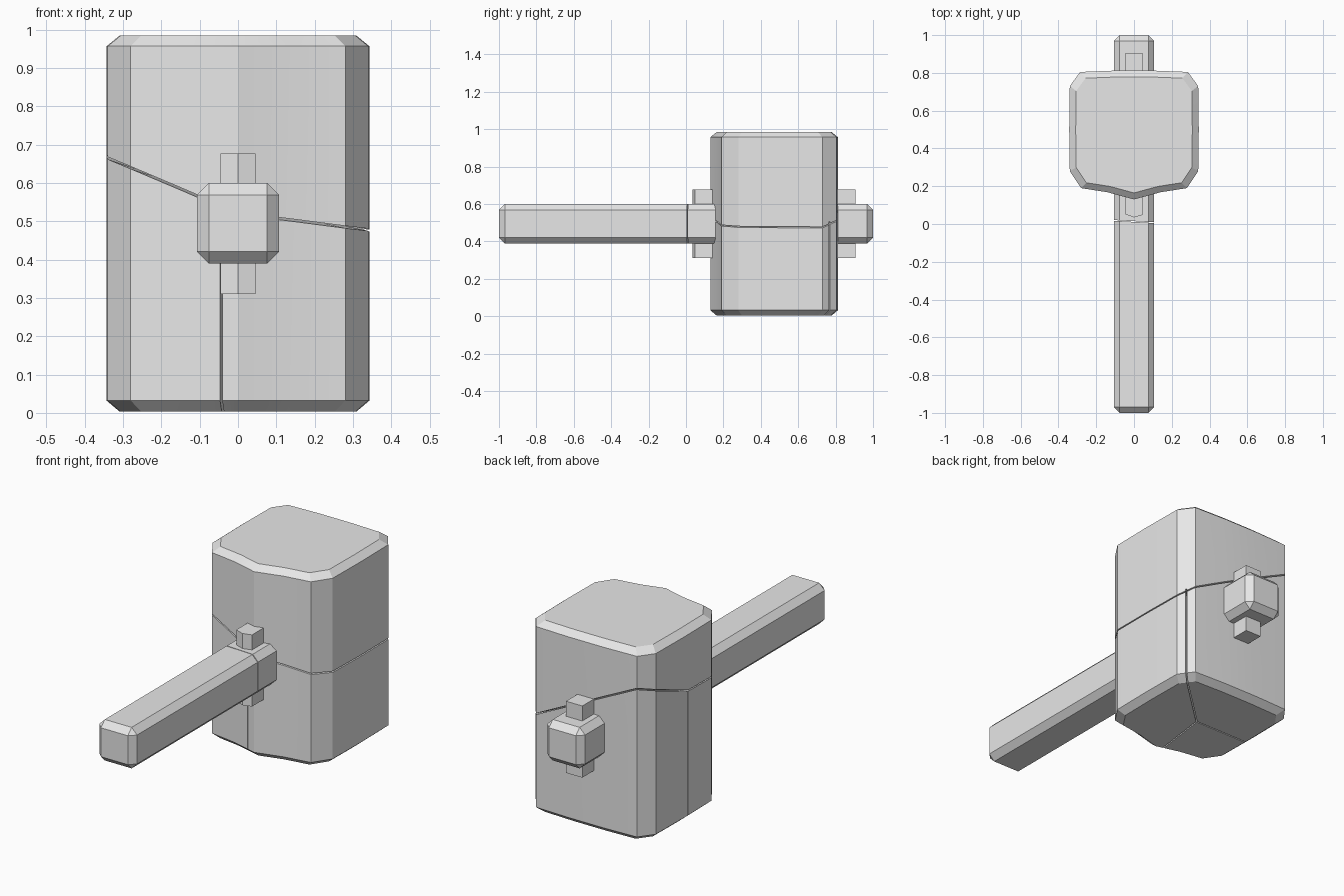
import bpy, bmesh
from math import radians
from mathutils import Vector

old = bpy.data.objects.get("Cube")
if old:
    bpy.data.objects.remove(old, do_unlink=True)

grey = bpy.data.materials.new("plain grey")
grey.use_nodes = True
grey.diffuse_color = (0.8, 0.8, 0.8, 1)
grey.node_tree.nodes["Principled BSDF"].inputs["Base Color"].default_value = (0.8, 0.8, 0.8, 1)


def make(name, verts, faces):
    bm = bmesh.new()
    vs = [bm.verts.new(v) for v in verts]
    for f in faces:
        bm.faces.new([vs[i] for i in f])
    bmesh.ops.recalc_face_normals(bm, faces=bm.faces)
    mesh = bpy.data.meshes.new(name)
    bm.to_mesh(mesh)
    bm.free()
    mesh.materials.append(grey)
    ob = bpy.data.objects.new(name, mesh)
    bpy.context.collection.objects.link(ob)
    return ob


def loft(name, rings):
    """Join equal closed rings and cap both ends."""
    n = len(rings[0])
    faces = [tuple(range(n)), tuple(range((len(rings) - 1) * n, len(rings) * n))]
    for r in range(len(rings) - 1):
        for i in range(n):
            j = (i + 1) % n
            faces.append((r * n + i, r * n + j, r * n + n + j, r * n + n + i))
    return make(name, [v for ring in rings for v in ring], faces)


def box(name, lo, hi):
    ring = [(lo[0], lo[1]), (hi[0], lo[1]), (hi[0], hi[1]), (lo[0], hi[1])]
    return loft(name, [[(x, y, z) for x, y in ring] for z in (lo[2], hi[2])])


def crack(target, verts, faces, gap=0.006):
    """Cut a thin gap along a sheet."""
    cutter = make("crack_cutter", verts, faces)
    solid = cutter.modifiers.new("thickness", 'SOLIDIFY')
    solid.thickness, solid.offset = gap, 0
    cutter.hide_render = True
    cutter.hide_set(True)
    mod = target.modifiers.new("crack", 'BOOLEAN')
    mod.operation, mod.solver, mod.object = 'DIFFERENCE', 'EXACT', cutter
    return cutter


def finish(ob, cutters=()):
    """Apply modifiers, drop the cutters and shade."""
    bpy.ops.object.select_all(action='DESELECT')
    bpy.context.view_layer.objects.active = ob
    ob.select_set(True)
    for m in list(ob.modifiers):
        bpy.ops.object.modifier_apply(modifier=m.name)
    for c in cutters:
        bpy.data.objects.remove(c, do_unlink=True)
    bpy.ops.object.shade_smooth_by_angle(angle=radians(20))


# Mallet head: bowed front, chamfered corners and rims
half = [(0, 0.13), (0.14, 0.168), (0.28, 0.19), (0.34, 0.28), (0.343, 0.5),
        (0.34, 0.73), (0.285, 0.805), (0.1, 0.812)]
outline = half + [(-x, y) for x, y in reversed(half[1:])]
mid = Vector((0, 0.475))


def head_ring(scale, z):
    return [(*(mid + (Vector(p) - mid) * scale), z) for p in outline]


head = loft("mallet_head", [head_ring(0.9, 0.003), head_ring(1, 0.032),
                            head_ring(1, 0.957), head_ring(0.9, 0.985)])

# Crack running round the head, as a fan from its centre
hub = (0.0, 0.475, 0.55)
rim = [(-0.34, 0.28, 0.665), (-0.28, 0.19, 0.64), (0, 0.13, 0.52), (0.28, 0.19, 0.485),
       (0.34, 0.28, 0.478), (0.34, 0.73, 0.475), (0.285, 0.805, 0.51),
       (-0.285, 0.805, 0.79), (-0.34, 0.73, 0.77), (-0.343, 0.475, 0.67)]
reach = [Vector(hub) + (Vector(p) - Vector(hub)) * 1.12 for p in rim]
n = len(rim)
cutters = [crack(head, [hub] + reach, [(0, i + 1, (i + 1) % n + 1) for i in range(n)])]

# Three upright cracks below it, meeting under the head
for x, y, z in ((-0.056, 0.05, 0.54), (0.42, 0.87, 0.49), (-0.42, 0.475, 0.69)):
    sheet = [(hub[0], hub[1], -0.1), (x, y, -0.1), (x, y, z), hub]
    cutters.append(crack(head, sheet, [(0, 1, 2, 3)]))
finish(head, cutters)

# Handle passing through the head, with a split across it
handle = box("handle", (-0.107, -1, 0.39), (0.107, 1, 0.6))
bevel = handle.modifiers.new("chamfer", 'BEVEL')
bevel.width, bevel.segments = 0.031, 1
split = crack(handle, [(-0.2, 0.024, 0.3), (0.2, 0.002, 0.3), (0.2, 0.002, 0.7),
                       (-0.2, 0.024, 0.7)], [(0, 1, 2, 3)], 0.004)
finish(handle, [split])

# Pegs through the handle in front of and behind the head
front = [(-0.046, 0.052), (0, 0.035), (0.046, 0.048), (0.046, 0.2), (-0.046, 0.2)]
peg = loft("front_peg", [[(x, y, z) for x, y in front] for z in (0.31, 0.677)])
finish(peg)
finish(box("back_peg", (-0.046, 0.78, 0.31), (0.046, 0.905, 0.677)))
